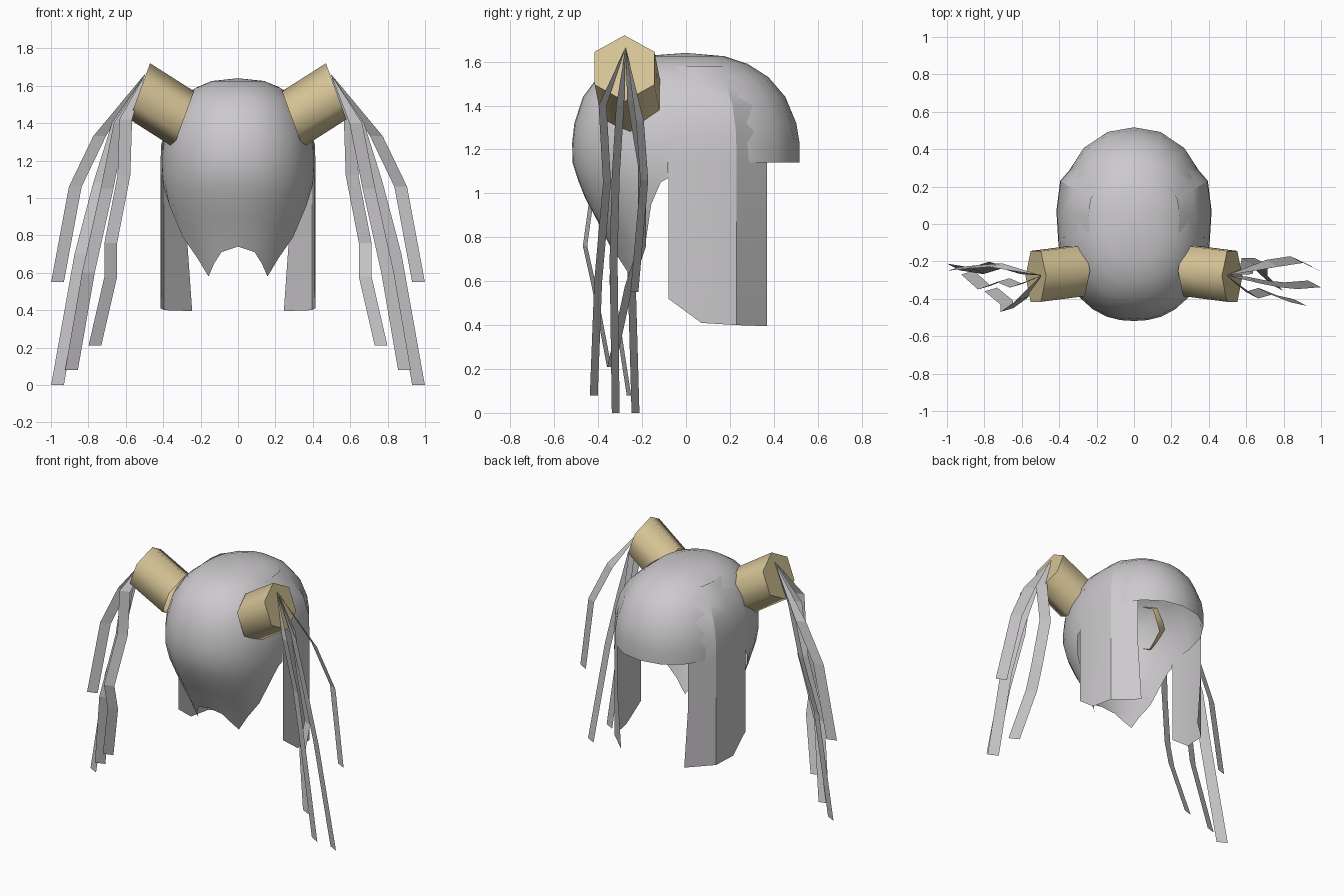
import bpy, bmesh, math
from mathutils import Vector

if "Cube" in bpy.data.objects:
    bpy.data.objects.remove(bpy.data.objects["Cube"])


def material(name, rgb):
    m = bpy.data.materials.new(name)
    m.diffuse_color = (*rgb, 1)
    m.use_nodes = True
    m.node_tree.nodes["Principled BSDF"].inputs["Base Color"].default_value = m.diffuse_color
    return m


GREY = material("hair grey", (0.60, 0.585, 0.60))
GOLD = material("tie gold", (0.68, 0.56, 0.31))
RX, RY, ZMID, HEIGHT = 0.41, 0.52, 1.15, 0.49


def make(name, verts, faces, mat, smooth=None, fix=False):
    me = bpy.data.meshes.new(name)
    me.from_pydata([tuple(v) for v in verts], [], faces)
    bm = bmesh.new()
    bm.from_mesh(me)
    bmesh.ops.remove_doubles(bm, verts=bm.verts, dist=0.0005)
    if fix:
        bmesh.ops.recalc_face_normals(bm, faces=bm.faces)
    bm.to_mesh(me)
    bm.free()
    me.materials.append(mat)
    ob = bpy.data.objects.new(name, me)
    bpy.context.collection.objects.link(ob)
    if smooth:
        bpy.ops.object.select_all(action='DESELECT')
        ob.select_set(True)
        bpy.context.view_layer.objects.active = ob
        bpy.ops.object.shade_smooth_by_angle(angle=math.radians(smooth))
    return ob


def lerp(table, v):
    for (a, p), (b, q) in zip(table, table[1:]):
        if v <= b:
            return p + (q - p) * max(0, v - a) / (b - a)
    return table[-1][1]


FRONT = [(0.58, 0.55), (0.7, 0.61), (0.85, 0.75), (0.98, 0.885), (1.08, 0.96), (1.15, 1)]
FLANK = [(0.58, 0.58), (0.7, 0.73), (0.8, 0.83), (0.96, 0.94), (1.05, 0.98), (1.15, 1)]


def girth(z, t):
    # relative width of the head at height z, in direction t (0 = front)
    s, c = abs(math.sin(t)), math.cos(t)
    if z >= ZMID:
        e = 2.4 + 0.3 * max(0, c)
        g = max(0, 1 - ((z - ZMID) / HEIGHT) ** e) ** (1 / e)
    else:
        g = lerp(FRONT, z) * (1 - s * s) + lerp(FLANK, z) * s * s
    # slightly squared plan, fading out towards the hem
    p = 2 + (0.25 if c > 0 else 0.15) * min(1, max(0, (z - 0.75) / 0.3))
    return g * (s ** p + abs(c) ** p) ** (-1 / p)


# Head shell: domed crown with a pointed hem on the front, cut short at the back
hem = [(0, 0.74), (20, 0.71), (43, 0.58), (64, 0.79), (71, 0.95), (77, 1.05), (81, 1.07)]
half = [0, 10, 20, 31, 43, 53, 64, 71, 77, 81, 100, 120, 140, 160, 180]
angles = [-a for a in half[:0:-1]] + half
crown = [1.64, 1.625, 1.59, 1.53, 1.44, 1.32, 1.23, 1.14]
LOW = 5
verts, faces = [], []
for a in angles:
    t = math.radians(a)
    bottom = lerp(hem, abs(a))
    zs = crown + [1.14 + (bottom - 1.14) * k / LOW for k in range(1, LOW + 1)]
    for z in zs:
        g = girth(z, t)
        verts.append((RX * g * math.sin(t), -RY * g * math.cos(t), z))
n = len(crown) + LOW
for i in range(len(angles) - 1):
    front = max(abs(angles[i]), abs(angles[i + 1])) <= 81
    for j in range((n if front else len(crown)) - 1):
        p, q = i * n + j, (i + 1) * n + j
        faces.append((p + 1, q + 1, q) if j == 0 else (p, p + 1, q + 1, q))
make("head_shell", verts, faces, GREY, 50)

# Side panels: long locks lying over the crown and hanging straight down
section = [(0.406, -0.08, 0.52), (0.415, 0.07, 0.41), (0.395, 0.23, 0.40), (0.275, 0.37, 0.395)]
for side, label in ((1, "right"), (-1, "left")):
    sec = section if side > 0 else section[::-1]
    rows = [1.58, 1.5, 1.4, 1.28, 1.14, 0.82, None]
    verts = []
    for z in rows:
        for x, y, low in sec:
            g = girth(max(z or 0, ZMID), math.pi / 2) * 1.01 if z and z > 1.14 else 1
            inner = 0.03 if z is None and x < 0.3 else 0
            verts.append((side * (x - inner) * g, y * g, z or low))
    faces = [(r * 4 + c, r * 4 + c + 4, r * 4 + c + 5, r * 4 + c + 1)
             for r in range(len(rows) - 1) for c in range(3)]
    make(label + "_side_panel", verts, faces, GREY, 25)

# Hair ties: slanted six-sided tubes, open where they meet the head
for side, label in ((1, "right"), (-1, "left")):
    verts = []
    for off in (Vector((0, 0, 0)), Vector((-0.235, 0.03, -0.15))):
        for k in range(6):
            a = math.radians(60 * k)
            p = (Vector((0.525, -0.28, 1.57)) + off
                 + math.cos(a) * Vector((-0.055, 0, 0.15))
                 + math.sin(a) * Vector((0, 0.157, 0)))
            verts.append((p.x * side, p.y, p.z))
    faces = [tuple(range(6))]
    faces += [(k, (k + 1) % 6, (k + 1) % 6 + 6, k + 6) for k in range(6)]
    make(label + "_hair_tie", verts, faces, GOLD, smooth=65, fix=True)

# Pigtails: four ribbons per side as (x, z) paths with separate y drift per side
paths = [
    ([(0.74, 1.33), (0.87, 1.06), (0.965, 0.55)],
     [-0.21, -0.19, -0.235], [-0.22, -0.23, -0.24]),
    ([(0.64, 1.40), (0.74, 1.08), (0.84, 0.70), (0.965, 0.0)],
     [-0.30, -0.32, -0.33, -0.32], [-0.25, -0.22, -0.25, -0.23]),
    ([(0.63, 1.40), (0.70, 1.05), (0.80, 0.60), (0.89, 0.08)],
     [-0.38, -0.36, -0.40, -0.42], [-0.33, -0.30, -0.34, -0.26]),
    ([(0.60, 1.42), (0.61, 1.12), (0.68, 0.76), (0.68, 0.58), (0.765, 0.21)],
     [-0.25, -0.20, -0.20, -0.26, -0.34], [-0.40, -0.41, -0.46, -0.42, -0.35]),
]
for side, label in ((1, "right"), (-1, "left")):
    for num, (xz, y_right, y_left) in enumerate(paths):
        ys = y_right if side > 0 else y_left
        twist = 0.018 if side > 0 or num == 1 else -0.01
        verts = [(side * 0.495, -0.275, 1.665)]
        for (x, z), y in zip(xz, ys):
            verts += [(side * x - 0.034, y + twist, z), (side * x + 0.034, y - twist, z)]
        faces = [(0, 1, 2)]
        faces += [(k, k + 2, k + 3, k + 1) for k in range(1, 2 * len(xz) - 1, 2)]
        make(f"{label}_pigtail_strand_{num + 1}", verts, faces, GREY)
